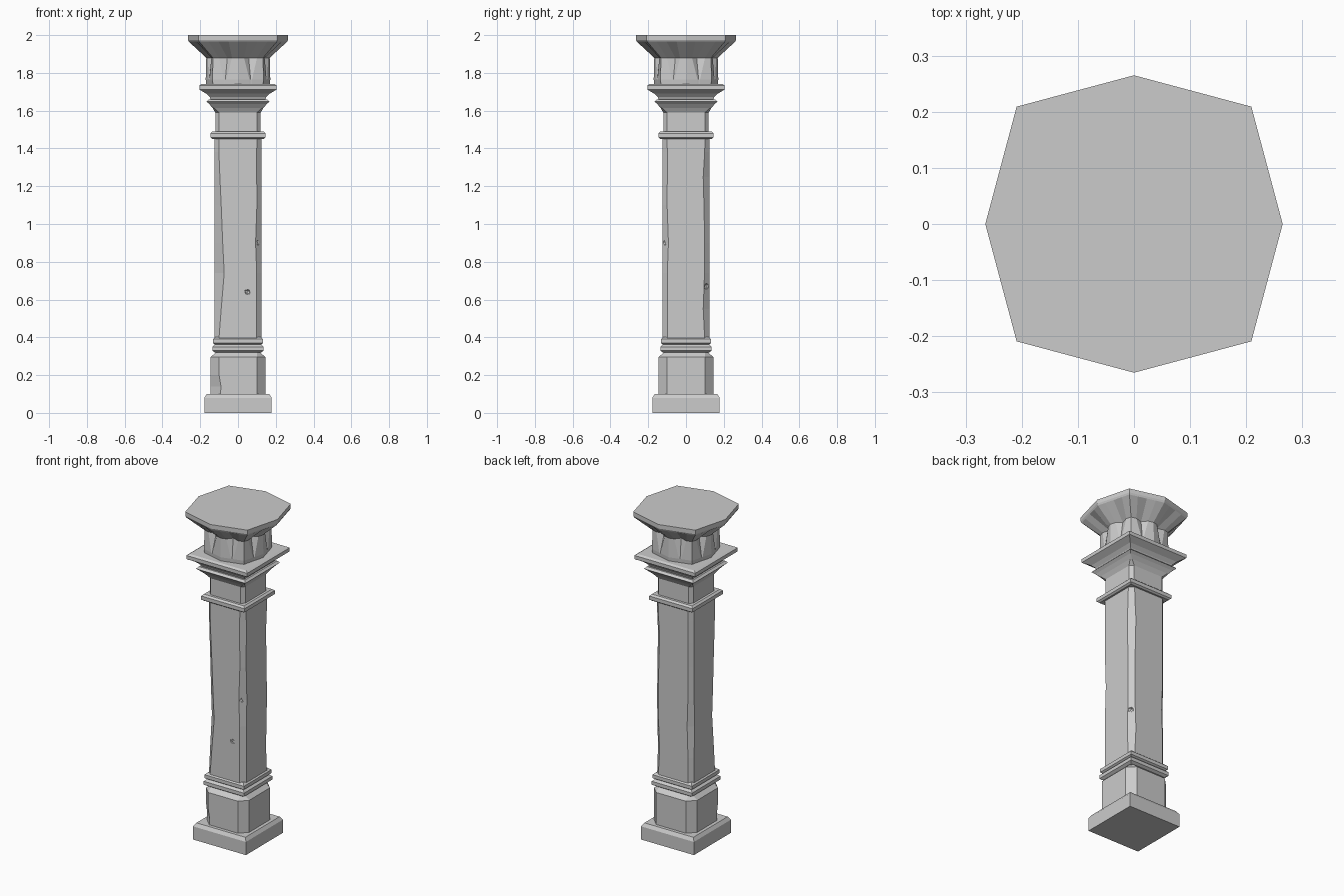
import bpy, bmesh
from math import cos, sin, pi
from mathutils import Vector

cube = bpy.data.objects.get("Cube")
if cube:
    bpy.data.objects.remove(cube, do_unlink=True)

stone = bpy.data.materials.new("grey stone")
stone.use_nodes = True
grey = (0.6, 0.6, 0.6, 1)
stone.diffuse_color = grey
stone.node_tree.nodes["Principled BSDF"].inputs["Base Color"].default_value = grey


def loft(name, rings):
    """Skin a stack of equal-length point rings and cap both ends."""
    bm = bmesh.new()
    rows = [[bm.verts.new(p) for p in ring] for ring in rings]
    n = len(rows[0])
    for low, high in zip(rows, rows[1:]):
        for i in range(n):
            j = (i + 1) % n
            bm.faces.new((low[i], low[j], high[j], high[i]))
    bm.faces.new(rows[0][::-1])
    bm.faces.new(rows[-1])
    bmesh.ops.remove_doubles(bm, verts=bm.verts, dist=0.0002)
    bmesh.ops.recalc_face_normals(bm, faces=bm.faces)
    mesh = bpy.data.meshes.new(name)
    bm.to_mesh(mesh)
    bm.free()
    mesh.materials.append(stone)
    obj = bpy.data.objects.new(name, mesh)
    bpy.context.collection.objects.link(obj)
    return obj


def square(z, w, cuts=0):
    """Square ring of half width w; cuts = corner chamfer, or four of them."""
    if not isinstance(cuts, tuple):
        cuts = (cuts,) * 4
    pts = []
    x, y = 1, 0
    for c in cuts:
        # corners run front left, back left, back right, front right
        for a, b in ((w, w - c), (w - c, w)):
            pts.append((x * b + y * a, y * b - x * a, z))
        x, y = -y, x
    return pts


def stack(name, profile):
    return loft(name, [square(*p) for p in profile])


# Foot of the column
stack("plinth", [(0, .178), (.08, .178), (.1, .165)])
stack("pedestal_block", [
    (.095, .145, (.045, .045, .045, .052)), (.14, .145, (.045, .045, .045, .055)),
    (.2, .145, .045), (.295, .145, .045), (.325, .112, .012)])
for i, (z, w) in enumerate(((.32, .136), (.36, .133))):
    stack(f"base_ring_{i + 1}", [
        (z, w - .014), (z + .009, w), (z + .03, w), (z + .042, w - .014)])

# Worn shaft with uneven chamfered corners
shaft = stack("shaft", [
    (.39, .125, (.026, .026, .024, .024)),
    (.55, .125, (.026, .034, .024, .036)),
    (.74, .125, (.026, .027, .03, .052)),
    (.9, .125, (.032, .026, .025, .044)),
    (1.1, .125, (.025, .03, .025, .036)),
    (1.25, .125, (.026, .034, .024, .029)),
    (1.38, .125, (.026, .026, .024, .024)),
    (1.46, .125, .025)])

# Small chips knocked out of the shaft
for spot, size in (((.05, -.135, .64), .02), ((.115, -.125, .9), .022),
                   ((.12, .115, .67), .022)):
    bpy.ops.mesh.primitive_ico_sphere_add(subdivisions=1, radius=size, location=spot)
    chip = bpy.context.object
    chip.data.materials.append(stone)
    cut = shaft.modifiers.new("chip", 'BOOLEAN')
    cut.operation = 'DIFFERENCE'
    cut.object = chip
    with bpy.context.temp_override(object=shaft, active_object=shaft):
        bpy.ops.object.modifier_apply(modifier=cut.name)
    bpy.data.objects.remove(chip, do_unlink=True)

# Collar, neck and stepped mouldings
stack("collar", [(1.45, .135), (1.458, .146), (1.48, .146), (1.49, .135)])
stack("neck", [(1.485, .12, .02), (1.59, .12, .02), (1.615, .135, .008),
               (1.635, .152), (1.648, .167), (1.66, .155)])
stack("abacus", [(1.65, .14), (1.672, .15), (1.69, .168), (1.712, .205),
                 (1.734, .205), (1.742, .192)])


def octagon(z, r, spread=.1, groove=0):
    """Eight-sided ring, wider on the diagonals, with a notch mid-side."""
    corners = []
    for k in range(8):
        rad = r * (1.116 if k % 2 else 1)
        corners.append(Vector((rad * cos(k * pi / 4), rad * sin(k * pi / 4), z)))
    pts = []
    for k in range(8):
        a, b = corners[k], corners[(k + 1) % 8]
        inward = Vector((-(a + b).x, -(a + b).y, 0)).normalized()
        pts += [a, a.lerp(b, .5 - spread), a.lerp(b, .5) + inward * groove,
                a.lerp(b, .5 + spread)]
    return pts


# Fluted drum spreading into the octagonal top slab
loft("fluted_capital", [
    octagon(1.735, .168, .05), octagon(1.765, .171, .05, .001),
    octagon(1.88, .168, .26, .024), octagon(1.965, .26, .26)])
loft("top_slab", [octagon(1.965, .26), octagon(1.975, .265), octagon(2, .265)])
